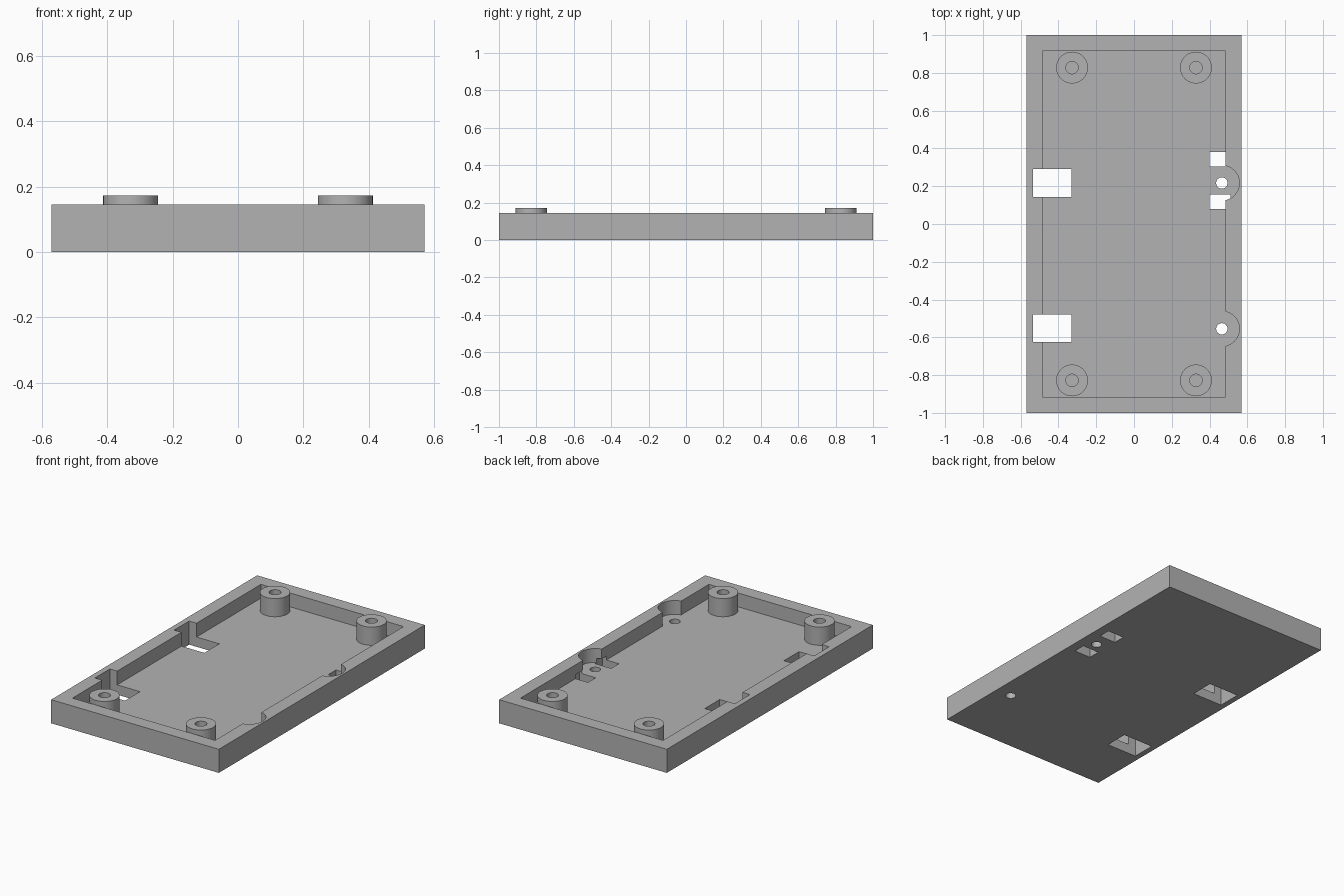
import bpy
import bmesh
import math
from mathutils import Matrix, Vector

cube = bpy.data.objects.get("Cube")
if cube:
    bpy.data.objects.remove(cube, do_unlink=True)

FLOOR, RIM, BOSS_TOP = 0.06, 0.145, 0.172

grey = bpy.data.materials.new("plain grey")
grey.use_nodes = True
grey.diffuse_color = (0.45, 0.45, 0.45, 1)
grey.node_tree.nodes["Principled BSDF"].inputs["Base Color"].default_value = grey.diffuse_color


def finish(name, bm):
    mesh = bpy.data.meshes.new(name)
    bm.to_mesh(mesh)
    bm.free()
    mesh.materials.append(grey)
    obj = bpy.data.objects.new(name, mesh)
    bpy.context.collection.objects.link(obj)
    return obj


def box(name, low, high):
    low, high = Vector(low), Vector(high)
    bm = bmesh.new()
    place = Matrix.Translation((low + high) / 2) @ Matrix.Diagonal((*(high - low), 1))
    bmesh.ops.create_cube(bm, size=1, matrix=place)
    return finish(name, bm)


def cylinder(name, x, y, radius, bottom, top):
    bm = bmesh.new()
    bmesh.ops.create_cone(bm, cap_ends=True, segments=48, radius1=radius, radius2=radius,
                          depth=top - bottom,
                          matrix=Matrix.Translation((x, y, (bottom + top) / 2)))
    return finish(name, bm)


def activate(obj):
    bpy.ops.object.select_all(action='DESELECT')
    obj.select_set(True)
    bpy.context.view_layer.objects.active = obj


def cut(obj, cutter):
    activate(obj)
    mod = obj.modifiers.new("cut", 'BOOLEAN')
    mod.operation = 'DIFFERENCE'
    mod.solver = 'EXACT'
    mod.object = cutter
    bpy.ops.object.modifier_apply(modifier=mod.name)
    bpy.data.objects.remove(cutter, do_unlink=True)


def smooth(obj):
    activate(obj)
    bpy.ops.object.shade_smooth_by_angle(angle=math.radians(30))


# Open tray with a thick rim
tray = box("tray", (-0.57, -1, 0), (0.57, 1, RIM))
cut(tray, box("cavity", (-0.485, -0.915, FLOOR), (0.485, 0.915, 0.3)))

# Rounded reliefs in the left wall, each with a screw hole in the floor
for y in (0.217, -0.555):
    cut(tray, cylinder("wall_relief", 0.465, y, 0.093, FLOOR, 0.3))
    cut(tray, cylinder("screw_hole", 0.465, y, 0.03, -0.1, 0.3))

# Latch windows running up through the right wall
for y in (0.217, -0.553):
    cut(tray, box("latch_window", (-0.535, y - 0.073, -0.1), (-0.33, y + 0.073, 0.3)))

# Small slots either side of one screw hole, undercutting the wall
for y in (0.08, 0.305):
    cut(tray, box("side_slot", (0.4, y, -0.1), (0.512, y + 0.075, 0.085)))
smooth(tray)

# Hollow corner bosses
for x, side in ((0.328, "left"), (-0.328, "right")):
    for y, end in ((-0.828, "front"), (0.828, "back")):
        boss = cylinder(f"{end}_{side}_boss", x, y, 0.084, FLOOR - 0.01, BOSS_TOP)
        cut(boss, cylinder("boss_bore", x, y, 0.033, FLOOR, 0.3))
        smooth(boss)
